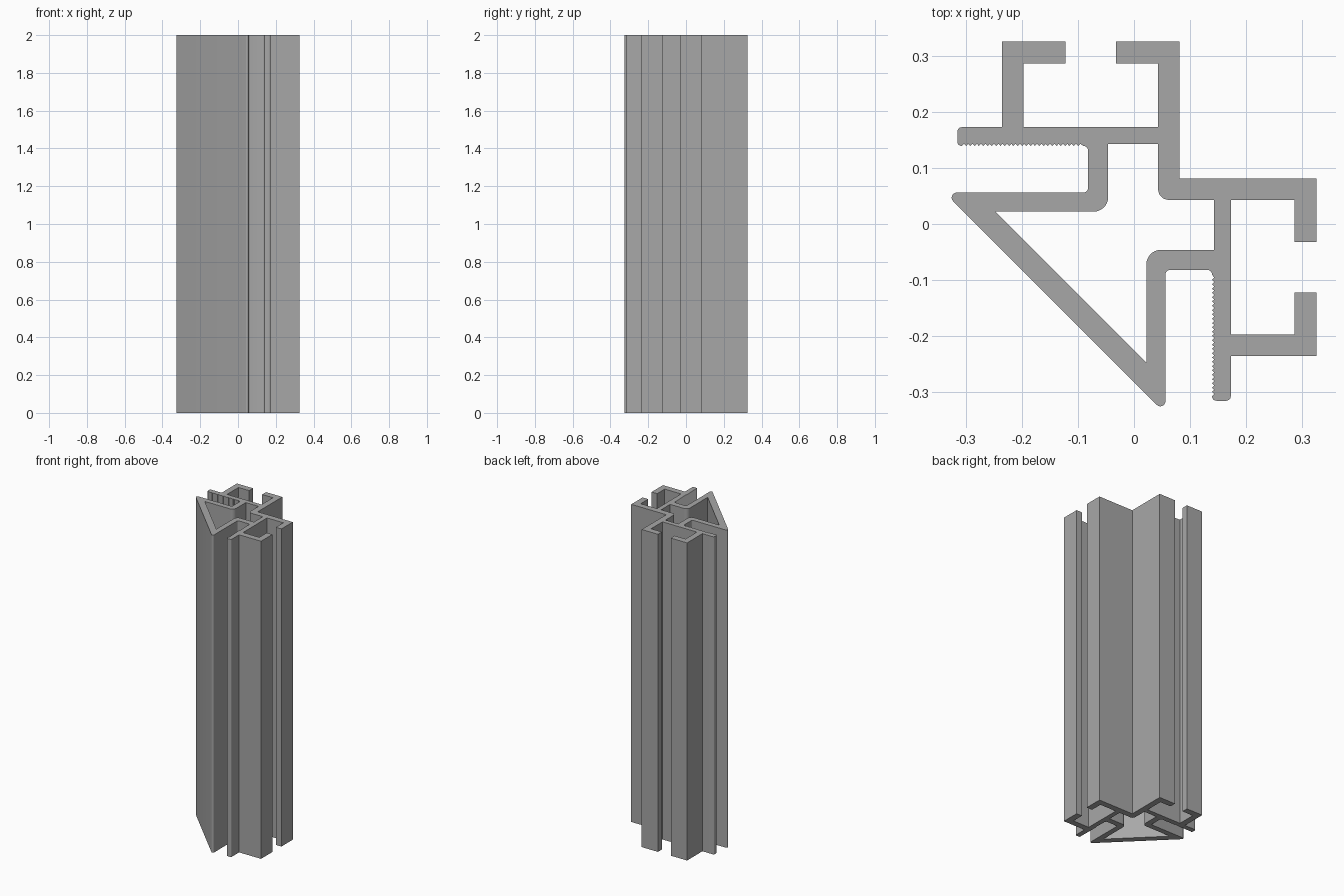
import bpy, bmesh
from math import sin, cos, radians

if "Cube" in bpy.data.objects:
    bpy.data.objects.remove(bpy.data.objects["Cube"])

HEIGHT = 2.0


def arc(cx, cy, r, a0, a1, n=5):
    return [(cx + r * cos(radians(a0 + (a1 - a0) * i / n)),
             cy + r * sin(radians(a0 + (a1 - a0) * i / n))) for i in range(n + 1)]


def mirrored(half):
    # half starts on the diagonal y = x; the other half swaps x and y
    return half + [(y, x) for x, y in reversed(half[1:])]


def grip(x0, x1, y, depth=0.004, teeth=28):
    # row of small pointed teeth
    n = teeth * 2
    return [(x0 + (x1 - x0) * i / n, y + depth * (i % 2)) for i in range(1, n)]


# Outer outline: slotted channel, toothed flange, panel groove, pointed nose
outer = [(.081, .081), (.081, .325), (-.032, .325), (-.032, .286),
         (.043, .286), (.043, .1725), (-.197, .1725), (-.197, .286),
         (-.122, .286), (-.122, .325), (-.235, .325), (-.235, .1725)]
outer += arc(-.307, .1645, .008, 90, 180)
outer += arc(-.307, .147, .008, 180, 270)
outer += grip(-.307, -.092, .139)
outer += arc(-.090, .131, .008, 90, 0)
outer += arc(-.090, .064, .008, 0, -90)
outer += arc(-.316, .047, .009, 90, 225, 8)

# Inner cavity
inner = arc(.062, .062, .019, 225, 180, 4)
inner += [(.043, .143), (-.046, .143)]
inner += arc(-.072, .048, .026, 0, -90, 8)
inner += [(-.247, .022)]

# Fill the section and extrude it to full height
bm = bmesh.new()
for loop in (mirrored(outer), mirrored(inner)):
    vs = [bm.verts.new((x, y, 0)) for x, y in loop]
    for a, b in zip(vs, vs[1:] + vs[:1]):
        bm.edges.new((a, b))
bmesh.ops.triangle_fill(bm, edges=bm.edges[:], use_beauty=True, use_dissolve=False)
ext = bmesh.ops.extrude_face_region(bm, geom=bm.faces[:], use_keep_orig=True)
top = [g for g in ext["geom"] if isinstance(g, bmesh.types.BMVert)]
bmesh.ops.translate(bm, verts=top, vec=(0, 0, HEIGHT))
bmesh.ops.recalc_face_normals(bm, faces=bm.faces[:])

mesh = bpy.data.meshes.new("corner_extrusion")
bm.to_mesh(mesh)
bm.free()

# Dark grey metal
metal = bpy.data.materials.new("dark_grey_metal")
metal.diffuse_color = (0.39, 0.39, 0.39, 1)
metal.use_nodes = True
metal.node_tree.nodes["Principled BSDF"].inputs["Base Color"].default_value = metal.diffuse_color
mesh.materials.append(metal)

obj = bpy.data.objects.new("corner_extrusion", mesh)
bpy.context.collection.objects.link(obj)
bpy.context.view_layer.objects.active = obj
obj.select_set(True)
bpy.ops.object.shade_smooth_by_angle(angle=radians(30))
